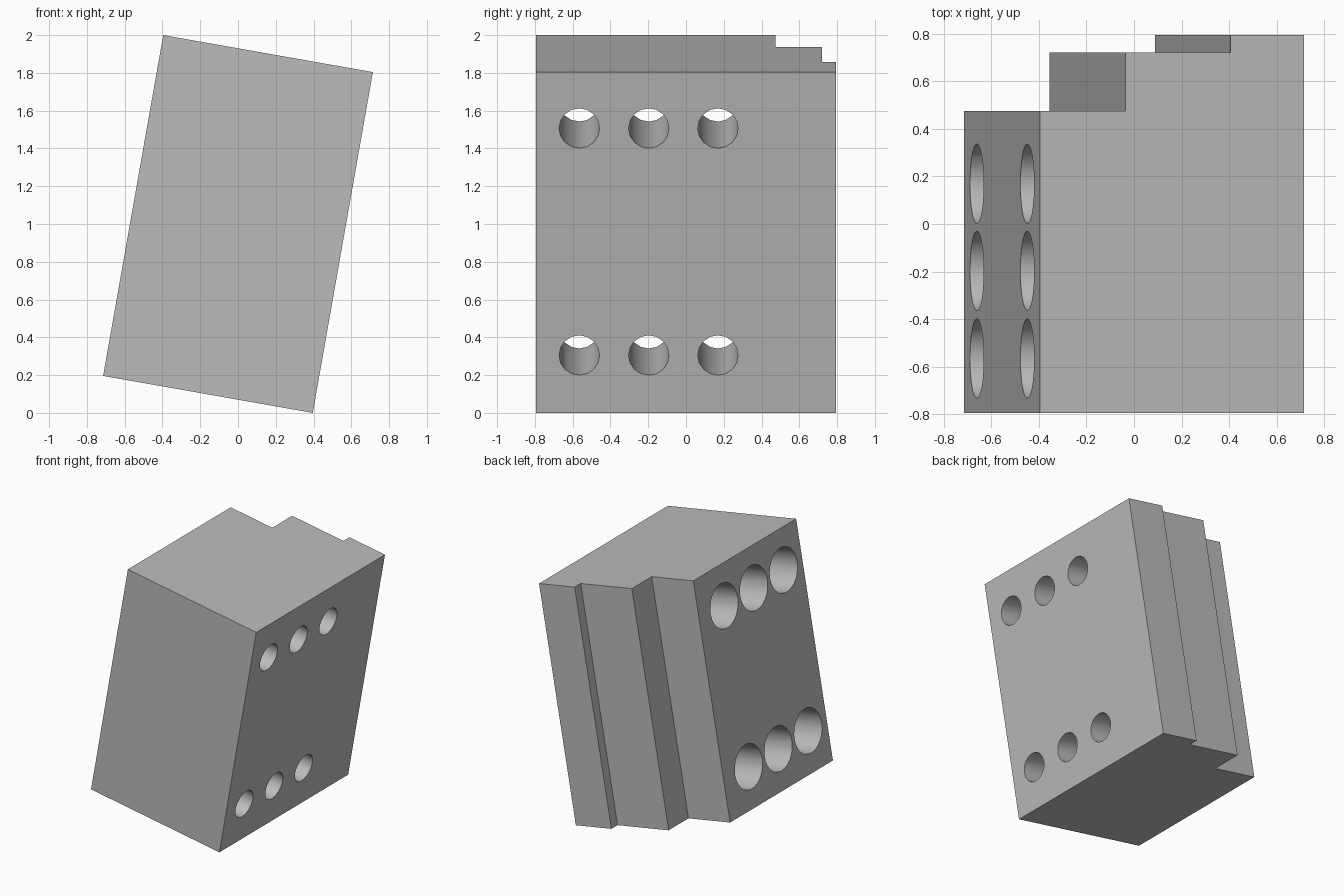
import bpy, bmesh, math
from mathutils import Matrix

cube = bpy.data.objects.get("Cube")
if cube:
    bpy.data.objects.remove(cube, do_unlink=True)

WIDTH, HEIGHT, HALF_DEPTH = 1.127, 1.832, 0.795
LEFT, RIGHT = -WIDTH / 2, WIDTH / 2
HOLE_ROWS = (-0.606, 0.614)
HOLE_COLUMNS = (-0.565, -0.197, 0.169)

grey = bpy.data.materials.new("plain grey")
grey.use_nodes = True
colour = (0.5, 0.5, 0.5, 1)
grey.diffuse_color = colour
grey.node_tree.nodes["Principled BSDF"].inputs["Base Color"].default_value = colour


def make_object(name, bm):
    mesh = bpy.data.meshes.new(name)
    bmesh.ops.recalc_face_normals(bm, faces=bm.faces)
    bm.to_mesh(mesh)
    bm.free()
    mesh.materials.append(grey)
    obj = bpy.data.objects.new(name, mesh)
    bpy.context.collection.objects.link(obj)
    return obj


def hole_cutter(name, radius, start, end, sides):
    """Six cylinders along x, one for each mounting hole."""
    bm = bmesh.new()
    for z in HOLE_ROWS:
        for y in HOLE_COLUMNS:
            place = Matrix.Translation(((start + end) / 2, y, z)) @ Matrix.Rotation(math.pi / 2, 4, "Y")
            bmesh.ops.create_cone(bm, cap_ends=True, segments=sides, radius1=radius,
                                  radius2=radius, depth=end - start, matrix=place)
    obj = make_object(name, bm)
    obj.hide_render = True
    return obj


# Block with a stepped back, extruded from its plan
plan = [(LEFT, -HALF_DEPTH), (RIGHT, -HALF_DEPTH), (RIGHT, HALF_DEPTH), (0.251, HALF_DEPTH),
        (0.251, 0.72), (-0.198, 0.72), (-0.198, 0.475), (LEFT, 0.475)]
bm = bmesh.new()
base = bm.faces.new([bm.verts.new((x, y, -HEIGHT / 2)) for x, y in plan])
top = bmesh.ops.extrude_face_region(bm, geom=[base])
bmesh.ops.translate(bm, vec=(0, 0, HEIGHT),
                    verts=[v for v in top["geom"] if isinstance(v, bmesh.types.BMVert)])
block = make_object("stepped_block", bm)

# Through holes, with wide counterbores on the right-hand face
shoulder = LEFT + 0.315
cutters = [hole_cutter("through_hole_cutter", 0.107, LEFT - 0.1, RIGHT + 0.1, 16),
           hole_cutter("counterbore_cutter", 0.167, LEFT - 0.1, shoulder, 32)]

bpy.ops.object.select_all(action="DESELECT")
bpy.context.view_layer.objects.active = block
block.select_set(True)
for cutter in cutters:
    mod = block.modifiers.new(cutter.name, "BOOLEAN")
    mod.operation = "DIFFERENCE"
    mod.solver = "EXACT"
    mod.object = cutter
    bpy.ops.object.modifier_apply(modifier=mod.name)
    bpy.data.objects.remove(cutter, do_unlink=True)

bpy.ops.object.shade_smooth_by_angle(angle=math.radians(30))

# Lean the block so that it stands on one lower edge
block.location = (0, 0, 1)
block.rotation_euler = (0, math.radians(10), 0)
